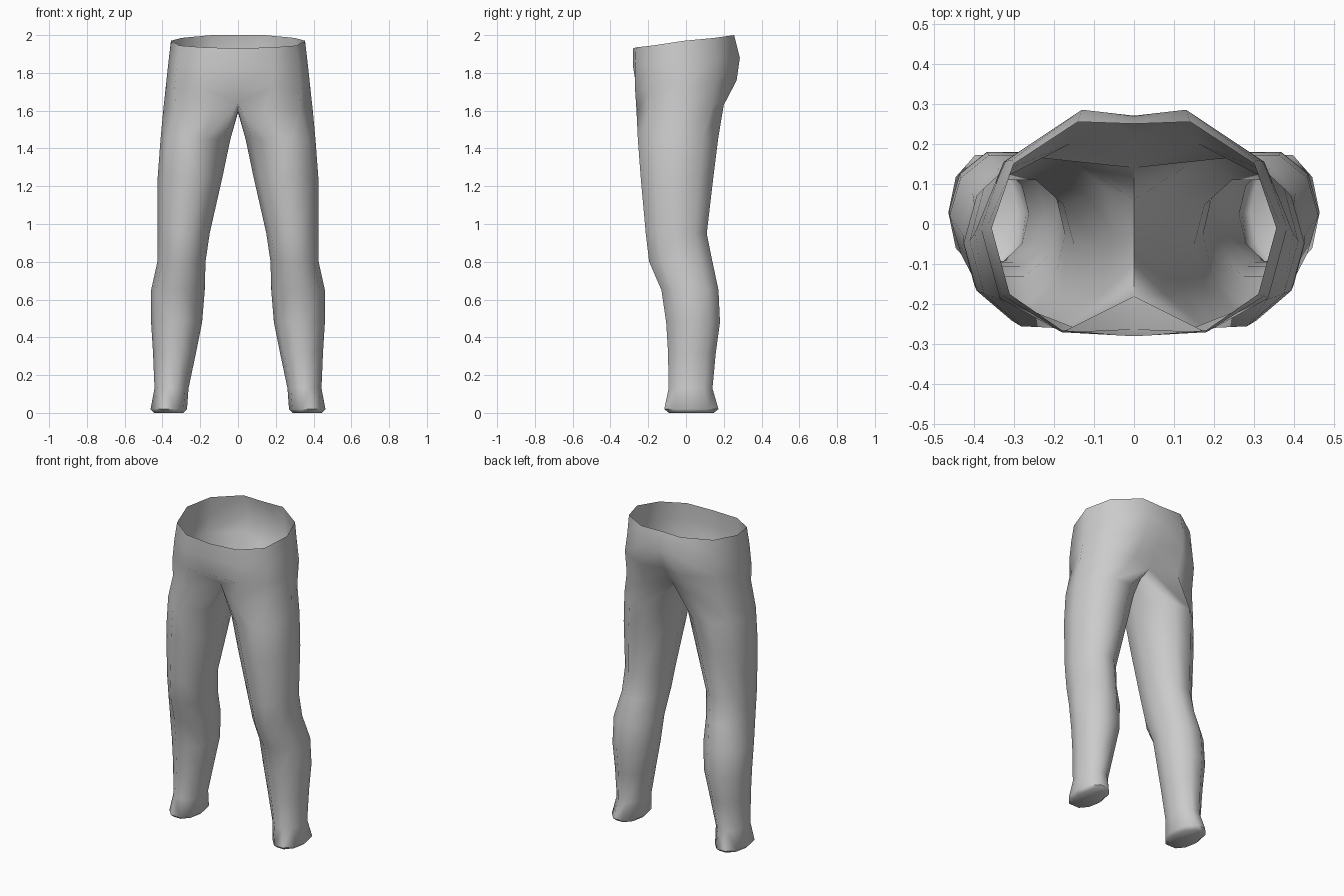
import bpy, bmesh, math

cube = bpy.data.objects.get("Cube")
if cube:
    bpy.data.objects.remove(cube, do_unlink=True)

SIDES = 10   # points around a leg
ARC = 7      # of these, points that continue up to the waist

grey = bpy.data.materials.new("plain grey cloth")
grey.use_nodes = True
grey.diffuse_color = (0.6, 0.6, 0.6, 1)
grey.node_tree.nodes["Principled BSDF"].inputs["Base Color"].default_value = (0.6, 0.6, 0.6, 1)

# Hip half-rings, from front centre round the outside to back centre
waist = [(0, -.28, 1.93), (.18, -.265, 1.935), (.31, -.175, 1.945), (.355, -.01, 1.97),
         (.3, .15, 1.985), (.14, .255, 2), (0, .25, 2)]
seat = [(0, -.28, 1.83), (.18, -.27, 1.83), (.325, -.18, 1.84), (.368, -.01, 1.86),
        (.305, .16, 1.87), (.13, .285, 1.88), (0, .27, 1.88)]
hip = [(0, -.262, 1.72), (.18, -.27, 1.72), (.335, -.185, 1.72), (.382, -.01, 1.73),
       (.325, .155, 1.75), (.14, .268, 1.76), (0, .22, 1.75)]
# Top of the leg, closed along the seam between the legs
crotch = [(0, -.18, 1.64), (.14, -.262, 1.6), (.33, -.19, 1.6), (.396, -.02, 1.6),
          (.33, .13, 1.6), (.16, .2, 1.63), (0, .14, 1.63),
          (0, .06, 1.6), (0, -.02, 1.59), (0, -.1, 1.6)]

# Leg sections: height, inner x, outer x, front y, back y
leg_sections = [
    (1.45, .04, .41, -.255, .17),
    (1.25, .082, .425, -.24, .145),
    (.95, .15, .425, -.213, .11),
    (.8, .172, .427, -.195, .14),
    (.65, .176, .46, -.13, .172),
    (.48, .19, .46, -.105, .18),
    (.32, .222, .45, -.095, .158),
    (.13, .262, .442, -.092, .14),
    (.02, .27, .463, -.115, .172),
    (0, .29, .443, -.09, .147),
]


def leg_ring(z, inner, outer, front, back):
    """Oval section whose point 3 faces outward."""
    cx, cy = (inner + outer) / 2, (front + back) / 2
    rx, ry = (outer - inner) / 2, (back - front) / 2 / math.cos(math.radians(18))
    turn = math.tau / SIDES
    return [(cx + rx * math.cos((k - 3) * turn), cy + ry * math.sin((k - 3) * turn), z)
            for k in range(SIDES)]


def bridge(bm, lower, upper, count):
    for i in range(count):
        j = (i + 1) % len(lower)
        bm.faces.new((lower[i], lower[j], upper[j], upper[i]))


bm = bmesh.new()
add_ring = lambda points: [bm.verts.new(p) for p in points]

# Hips, open at the waist
upper = add_ring(waist)
for points in (seat, hip, crotch):
    lower = add_ring(points)
    bridge(bm, lower, upper, ARC - 1)
    upper = lower

# Leg, closed under the cuff
for section in leg_sections:
    lower = add_ring(leg_ring(*section))
    bridge(bm, lower, upper, SIDES)
    upper = lower
bm.faces.new(list(reversed(upper)))

mesh = bpy.data.meshes.new("trousers")
bm.to_mesh(mesh)
bm.free()
mesh.materials.append(grey)
trousers = bpy.data.objects.new("trousers", mesh)
bpy.context.collection.objects.link(trousers)

# Other half
mirror = trousers.modifiers.new("other half", 'MIRROR')
mirror.use_clip = True
mirror.merge_threshold = 0.001

bpy.ops.object.select_all(action='DESELECT')
bpy.context.view_layer.objects.active = trousers
trousers.select_set(True)
bpy.ops.object.modifier_apply(modifier=mirror.name)
bpy.ops.object.shade_smooth_by_angle(angle=math.radians(60))
